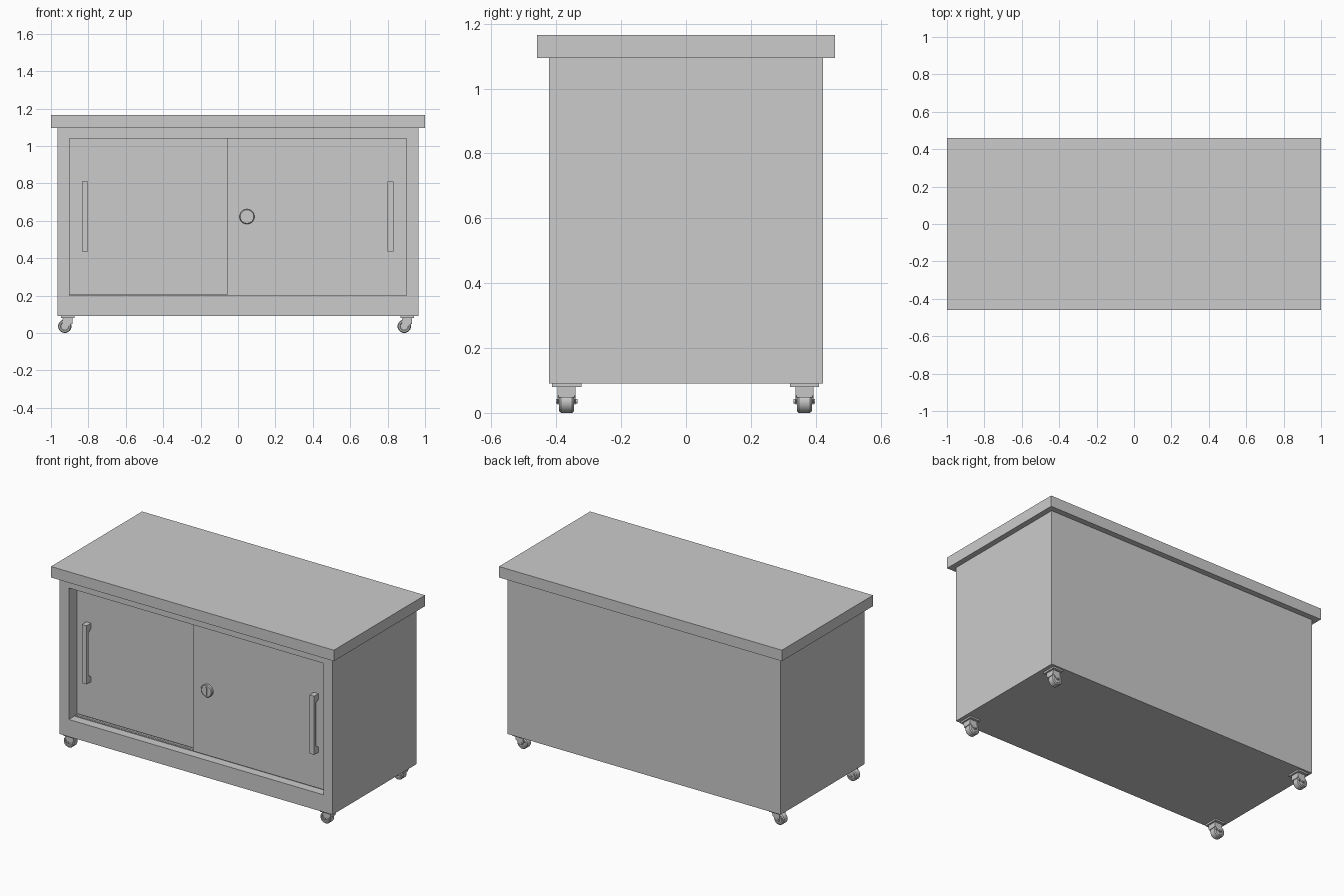
import bpy, bmesh, math
from mathutils import Matrix, Vector

if "Cube" in bpy.data.objects:
    bpy.data.objects.remove(bpy.data.objects["Cube"])


def finish(name, bm, smooth=False):
    bmesh.ops.recalc_face_normals(bm, faces=bm.faces)
    me = bpy.data.meshes.new(name)
    bm.to_mesh(me)
    bm.free()
    ob = bpy.data.objects.new(name, me)
    bpy.context.collection.objects.link(ob)
    if smooth:
        bpy.ops.object.select_all(action='DESELECT')
        ob.select_set(True)
        bpy.context.view_layer.objects.active = ob
        bpy.ops.object.shade_smooth_by_angle(angle=math.radians(35))
    return ob


def add_box(bm, x0, x1, y0, y1, z0, z1):
    m = Matrix.Translation(((x0 + x1) / 2, (y0 + y1) / 2, (z0 + z1) / 2))
    m = m @ Matrix.Diagonal((x1 - x0, y1 - y0, z1 - z0, 1))
    bmesh.ops.create_cube(bm, size=1, matrix=m)


def box(name, *dims):
    bm = bmesh.new()
    add_box(bm, *dims)
    return finish(name, bm)


def add_prism(bm, pts, y0, y1):
    """Extrude an (x, z) profile along y."""
    face = bm.faces.new([bm.verts.new((x, y0, z)) for x, z in pts])
    ext = bmesh.ops.extrude_face_region(bm, geom=[face])
    verts = [v for v in ext['geom'] if isinstance(v, bmesh.types.BMVert)]
    bmesh.ops.translate(bm, verts=verts, vec=(0, y1 - y0, 0))


def add_lathe(bm, profile, cx, cy, cz, steps=32):
    """Spin a (radius, y) profile around a y-parallel axis."""
    verts = [bm.verts.new((cx + r, cy + y, cz)) for r, y in profile]
    edges = [bm.edges.new(p) for p in zip(verts, verts[1:])]
    bmesh.ops.spin(bm, geom=verts + edges, cent=(cx, cy, cz), axis=(0, 1, 0),
                   angle=math.tau, steps=steps, use_duplicate=False)
    bmesh.ops.remove_doubles(bm, verts=bm.verts, dist=1e-5)


# Worktop
box("worktop", -1, 1, -0.46, 0.46, 1.095, 1.165)

# Cabinet body: a box with a pocket pushed in from the front
FRONT = -0.423
bm = bmesh.new()
add_box(bm, -0.965, 0.965, FRONT, 0.423, 0.09, 1.095)
front = min(bm.faces, key=lambda f: f.calc_center_median().y)
bmesh.ops.inset_region(bm, faces=[front], thickness=0.05)
for v in front.verts:
    v.co.x = math.copysign(0.9, v.co.x)
    v.co.z = 1.04 if v.co.z > 0.6 else 0.2
ext = bmesh.ops.extrude_face_region(bm, geom=[front])
bmesh.ops.translate(bm, vec=(0, 0.79, 0),
                    verts=[v for v in ext['geom'] if isinstance(v, bmesh.types.BMVert)])
if front.is_valid:
    bmesh.ops.delete(bm, geom=[front], context='FACES_ONLY')
finish("cabinet_body", bm)

# Sliding doors, right one in front of the left one
RIGHT_Y, LEFT_Y = FRONT + 0.048, FRONT + 0.083
box("right_door", -0.055, 0.9, RIGHT_Y, RIGHT_Y + 0.03, 0.206, 1.04)
box("left_door", -0.9, 0.03, LEFT_Y, LEFT_Y + 0.03, 0.206, 1.04)

# Door tracks on the sill
for name, y in (("front_track", RIGHT_Y), ("rear_track", LEFT_Y)):
    box(name, -0.9, 0.9, y + 0.008, y + 0.022, 0.2, 0.206)

# Handles: bar on two end posts
for name, x, door in (("left_handle", -0.818, LEFT_Y), ("right_handle", 0.815, RIGHT_Y)):
    bm = bmesh.new()
    # side profile in (depth, z), turned to stand off the door
    outline = [(0, 0.435), (0.044, 0.435), (0.044, 0.81), (0, 0.81),
               (0, 0.775), (0.026, 0.76), (0.026, 0.485), (0, 0.47)]
    add_prism(bm, outline, -0.0165, 0.0165)
    for v in bm.verts:
        v.co = Vector((x + v.co.y, door - v.co.x, v.co.z))
    finish(name, bm)

# Lock: rimmed disc with a key plug
bm = bmesh.new()
add_lathe(bm, [(0.04, 0), (0.04, -0.012), (0.036, -0.017), (0.033, -0.017),
               (0.033, -0.014), (0, -0.014)], 0.048, RIGHT_Y, 0.622)
finish("lock", bm, True)
box("lock_keyway", 0.042, 0.054, RIGHT_Y - 0.018, RIGHT_Y - 0.01, 0.597, 0.647)

# Swivel casters, all trailing toward -x
for side, px in (("left", -0.91), ("right", 0.905)):
    for end, py in (("front", -0.368), ("back", 0.365)):
        tag = f"{end}_{side}_caster"
        wx, wz = px - 0.016, 0.036
        bm = bmesh.new()
        # mounting plate and swivel ring
        add_box(bm, px - 0.035, px + 0.035, py - 0.045, py + 0.045, 0.08, 0.091)
        add_box(bm, px - 0.022, px + 0.024, py - 0.028, py + 0.028, 0.073, 0.081)
        # fork cheeks
        cheek = [(-0.028, 0.078), (0.026, 0.078), (0.024, 0.054),
                 (-0.006, 0.028), (-0.022, 0.026), (-0.028, 0.036)]
        for s in (-1, 1):
            ys = sorted((py + s * 0.0245, py + s * 0.028))
            add_prism(bm, [(px + x, z) for x, z in cheek], *ys)
        # hood between the cheeks
        hood = [(0.026, 0.078), (0.024, 0.048), (0.02, 0.048), (0.018, 0.074)]
        add_prism(bm, [(px + x, z) for x, z in hood], py - 0.0245, py + 0.0245)
        finish(tag + "_fork", bm)
        # wheel and axle
        bm = bmesh.new()
        add_lathe(bm, [(0, -0.02), (0.02, -0.02), (0.024, -0.023), (0.031, -0.023),
                       (0.036, -0.017), (0.036, 0.017), (0.031, 0.023),
                       (0.024, 0.023), (0.02, 0.02), (0, 0.02)], wx, py, wz)
        finish(tag + "_wheel", bm, True)
        bm = bmesh.new()
        add_lathe(bm, [(0, -0.033), (0.007, -0.033), (0.007, 0.033), (0, 0.033)],
                  wx, py, wz, 12)
        finish(tag + "_axle", bm, True)
